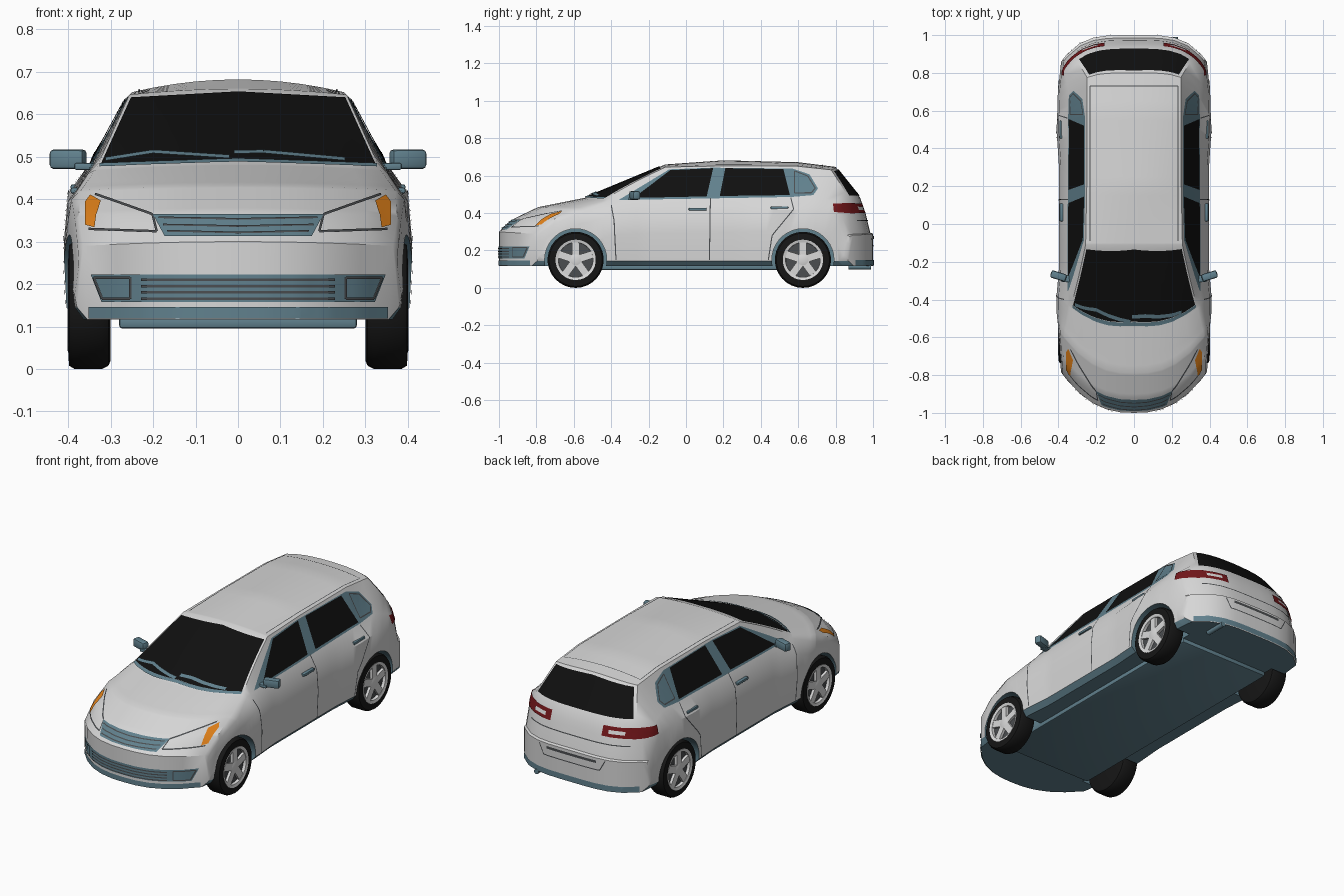
import bpy, bmesh, math
from mathutils import Vector, Matrix
from mathutils.bvhtree import BVHTree

if "Cube" in bpy.data.objects:
    bpy.data.objects.remove(bpy.data.objects["Cube"])


def material(name, *rgb):
    m = bpy.data.materials.new(name)
    m.use_nodes = True
    m.diffuse_color = (*rgb, 1)
    m.node_tree.nodes["Principled BSDF"].inputs["Base Color"].default_value = (*rgb, 1)
    return m


paint = material("light grey paint", .68, .68, .68)
trim = material("blue grey trim", .12, .22, .27)
glass = material("black glass", .005, .005, .005)
rubber = material("tyre black", .008, .008, .008)
silver = material("wheel silver", .7, .7, .7)
shadow = material("dark grey", .07, .075, .08)
amber = material("amber lamp", .75, .22, .01)
red = material("red lamp", .17, .008, .01)


def finish(bm, name, mats, loc=(0, 0, 0), mirror=False):
    me = bpy.data.meshes.new(name)
    bm.to_mesh(me)
    bm.free()
    for m in mats:
        me.materials.append(m)
    me.shade_smooth()
    me.set_sharp_from_angle(angle=math.radians(32))
    ob = bpy.data.objects.new(name, me)
    ob.location = loc
    bpy.context.scene.collection.objects.link(ob)
    if mirror:
        ob.modifiers.new("mirror", 'MIRROR').use_mirror_merge = False
    return ob


# ---- body shell: sections lofted along the length, ends bowed in plan ----
breaks = set()


def curve(*pts):
    breaks.update(p[0] for p in pts)

    def at(y):
        for (a, va), (b, vb) in zip(pts, pts[1:]):
            if y <= b:
                return va + (vb - va) * (y - a) / (b - a)
        return pts[-1][1]
    return at


top_z = curve((-1, .30), (-.92, .37), (-.79, .432), (-.54, .482), (-.11, .66), (.2, .682),
              (.6, .672), (.8, .647), (.93, .485), (.96, .40), (.985, .295), (1, .29))
top_x = curve((-1, .365), (-.92, .375), (-.79, .37), (-.54, .335), (-.11, .256), (.2, .25),
              (.8, .248), (.93, .31), (.96, .345), (1, .36))
drop = curve((-1, .01), (-.11, .014), (.2, .03), (.8, .016), (1, .008))
belt_z = curve((-1, .28), (-.92, .342), (-.79, .40), (-.54, .46), (0, .475), (.8, .487),
               (.93, .45), (.96, .37), (.985, .283), (1, .275))
belt_x = curve((-1, .377), (-.79, .392), (-.54, .353), (.5, .345), (.8, .348), (.96, .372), (1, .375))
wide = curve((-1, .385), (-.9, .40), (-.75, .41), (-.55, .41), (-.3, .397), (.3, .397),
             (.6, .41), (.85, .405), (1, .386))
FRACTIONS = [0, .2, .4, .6, .8, 1]
WHEELS = {"front": -.59, "rear": .625}
AXLE, ARCH = .15, .166


def bow(x, y):
    t = min(abs(x) / .41, 1)
    if y < -.1:
        return .25 * min(1, (-.1 - y) / .65) * t ** 2.5
    return -.18 * min(1, max(0, y - .3) / .5) * t ** 4


def section(y):
    w, floor, b = wide(y), .117, belt_z(y)
    half = [(f * (w - .03), floor) for f in FRACTIONS]
    half += [(w - .006, .145), (w, b * .62), (w - .01, b * .86), (belt_x(y), b)]
    half += [(f * top_x(y), top_z(y) - drop(y) * f * f) for f in reversed(FRACTIONS)]
    return half + [(-x, z) for x, z in half[-2:0:-1]]


bm = bmesh.new()
stations = sorted(breaks | {round(-1 + i / 20, 2) for i in range(41)})
rings = [[bm.verts.new((x, y + bow(x, y), z)) for x, z in section(y)] for y in stations]
n = len(rings[0])
for a, b in zip(rings, rings[1:]):
    for i in range(n):
        j = (i + 1) % n
        bm.faces.new((a[i], a[j], b[j], b[i]))
for ring in (rings[0], rings[-1]):
    for sign in (1, -1):
        r = [ring[(sign * i) % n] for i in range(n // 2 + 1)]
        for i in range(5):
            bm.faces.new((r[i], r[i + 1], r[14 - i], r[15 - i]))
        bm.faces.new(r[5:11])
bmesh.ops.recalc_face_normals(bm, faces=bm.faces[:])
tree = BVHTree.FromBMesh(bm)
body = finish(bm, "body_shell", [paint, trim])

# ---- wheel arches cut out of the shell ----
cutters = []
for y in WHEELS.values():
    for side in (1, -1):
        bm = bmesh.new()
        place = Matrix.Translation((side * .44, y, AXLE)) @ Matrix.Rotation(math.pi / 2, 4, 'Y')
        bmesh.ops.create_cone(bm, cap_ends=True, segments=36, radius1=ARCH, radius2=ARCH,
                              depth=.32, matrix=place)
        cutter = finish(bm, "arch_cutter", [])
        cutter.hide_render = True
        cutters.append(cutter)
        cut = body.modifiers.new("arch", 'BOOLEAN')
        cut.operation, cut.solver, cut.object = 'DIFFERENCE', 'EXACT', cutter
shell = bpy.data.meshes.new_from_object(body.evaluated_get(bpy.context.evaluated_depsgraph_get()))
body.modifiers.clear()
body.data = shell
for cutter in cutters:
    bpy.data.objects.remove(cutter)
for p in shell.polygons:
    c = p.center
    away = min(math.hypot(c.y - y, c.z - AXLE) for y in WHEELS.values())
    well = away < ARCH + .002 and (abs(p.normal.x) < .5 or abs(c.x) < .3)
    p.material_index = 1 if well or c.z < .146 else 0
shell.shade_smooth()
shell.set_sharp_from_angle(angle=math.radians(32))

# ---- thin plates laid onto the shell ----
CAST = {"side": lambda u, v: ((1, u, v), (-1, 0, 0)), "front": lambda u, v: ((u, -2, v), (0, 1, 0)),
        "rear": lambda u, v: ((u, 2, v), (0, -1, 0)), "top": lambda u, v: ((u, v, 2), (0, 0, -1))}


def plate(name, polys, view, mat, lift=.004, mirror=True):
    bm = bmesh.new()
    for poly in polys:
        bm.faces.new([bm.verts.new((u, v, 0)) for u, v in poly])
    bmesh.ops.triangulate(bm, faces=bm.faces[:])
    for axis in (0, 1):
        values = [v.co[axis] for v in bm.verts]
        for k in range(math.floor(min(values) / .02), math.ceil(max(values) / .02) + 1):
            line = Vector((0, 0, 0))
            line[axis] = k * .02 + .007
            normal = Vector((axis == 0, axis == 1, 0))
            bmesh.ops.bisect_plane(bm, geom=bm.verts[:] + bm.edges[:] + bm.faces[:],
                                   plane_co=line, plane_no=normal)
    lost = []
    for v in bm.verts:
        start, way = CAST[view](v.co.x + .0004, v.co.y + .0003)
        hit, normal, _, _ = tree.ray_cast(Vector(start), Vector(way))
        if hit:
            v.co = hit + normal * lift
        else:
            lost.append(v)
    bmesh.ops.delete(bm, geom=lost, context='VERTS')
    bm.normal_update()
    for f in bm.faces:
        if f.normal.dot(Vector(way)) > 0:
            f.normal_flip()
    return finish(bm, name, [mat], mirror=mirror)


def seam(name, path, view, mat=shadow, w=.0028, lift=.003, mirror=True):
    quads = []
    for a, b in zip(path, path[1:]):
        a, b = Vector(a), Vector(b)
        s = Vector((a.y - b.y, b.x - a.x)).normalized() * w
        quads.append([a + s, a - s, b - s, b + s])
    plate(name, quads, view, mat, lift, mirror)


def band(x0, x1, z0, z1):
    return [(x0, z0), (x1, z0), (x1, z1), (x0, z1)]


# glazing
plate("windscreen", [[(-.322, .48), (0, .492), (.322, .48), (.252, .636), (0, .65), (-.252, .636)]],
      "front", glass, mirror=False)
plate("rear_window", [[(-.29, .49), (.29, .49), (.236, .622), (0, .635), (-.236, .622)]],
      "rear", glass, mirror=False)
plate("window_frame", [[(-.36, .468), (.56, .484), (.68, .494), (.705, .53), (.66, .605),
                        (.57, .636), (.14, .641), (-.09, .632)]], "side", trim, .003)
plate("front_door_window", [[(-.28, .478), (.11, .486), (.145, .637), (-.085, .626)]], "side", glass, .006)
plate("rear_door_window", [[(.18, .488), (.555, .493), (.52, .632), (.21, .637)]], "side", glass, .006)
seam("quarter_window_edge", [(.58, .505), (.58, .622), (.65, .595), (.69, .53), (.67, .505), (.58, .505)],
     "side", lift=.006)
for name, path in {"right_wiper": [(-.31, .487), (-.2, .504), (-.02, .492)],
                   "left_wiper": [(-.01, .503), (.06, .504), (.25, .487)]}.items():
    seam(name, path, "front", trim, .004, .009, False)
seam("cowl", [(-.325, .476), (0, .487), (.325, .476)], "front", trim, .004, .006, False)

# front end
plate("grille", [[(-.2, .362), (.2, .362), (.172, .31), (-.172, .31)]], "front", trim, .004, False)
for z, half in ((.352, .185), (.335, .175), (.32, .165)):
    seam("grille_slat", [(-half, z), (0, z - .004), (half, z)], "front", shadow, .002, .007, False)
plate("lower_intake", [[(-.345, .222), (.345, .222), (.32, .158), (-.32, .158)]], "front", trim, .003, False)
for z in (.165, .18, .195, .21):
    seam("intake_slat", [(-.225, z), (.225, z)], "front", shadow, .003, .006, False)
seam("fog_lamp_edge", [(.25, .165), (.25, .215), (.335, .215), (.315, .165), (.25, .165)], "front", lift=.006)
plate("front_lip", [band(-.35, .35, .119, .146)], "front", trim, .004, False)
plate("indicator", [[(.32, .392), (.345, .406), (.357, .39), (.356, .336), (.334, .33), (.33, .36)]],
      "front", amber, .006)
seam("headlamp_edge", [(.19, .322), (.2, .362), (.335, .41)], "front")
seam("headlamp_base", [(.19, .322), (.35, .328)], "front")

# rear end
plate("tail_lamp", [band(.155, .36, .398, .45)], "rear", red, .005)
plate("tail_lamp_side", [[(.79, .405), (.9, .395), (.9, .452), (.785, .45)]], "side", red, .005)
plate("reversing_lamp", [band(.19, .27, .414, .432)], "rear", silver, .008)
seam("hatch_line", [(-.3, .36), (.3, .36)], "rear", mirror=False)
seam("bumper_recess", [(-.2, .28), (-.17, .225), (.17, .225), (.2, .28)], "rear", mirror=False)
plate("plate_recess", [band(-.15, .15, .262, .276)], "rear", shadow, .004, False)
plate("rear_lip", [band(-.35, .35, .119, .15)], "rear", trim, .004, False)

# panel gaps
seam("front_door_gap", [(-.4, .44), (-.385, .36), (-.375, .15)], "side")
seam("middle_door_gap", [(.13, .48), (.125, .15)], "side")
seam("rear_door_gap", [(.56, .48), (.575, .42), (.46, .28), (.44, .15)], "side")
seam("roof_gap", [(.232, -.09), (.232, .73), (0, .73)], "top", w=.002)


# ---- solid fittings ----
def box(name, centre, size, mat, bevel=.006, mirror=True, turn=0):
    bm = bmesh.new()
    bmesh.ops.create_cube(bm, size=1, matrix=Matrix.Translation(centre) @ Matrix.Rotation(turn, 4, 'Z')
                          @ Matrix.Diagonal((*size, 1)))
    if bevel:
        bmesh.ops.bevel(bm, geom=bm.edges[:], offset=bevel, segments=2, affect='EDGES', profile=.5)
    return finish(bm, name, [mat], mirror=mirror)


box("mirror_housing", (.4, -.275, .494), (.085, .04, .046), trim, .01, turn=.3)
box("mirror_arm", (.355, -.29, .477), (.06, .035, .016), trim, .004)
box("front_handle", (.383, .062, .42), (.022, .095, .014), trim, .004)
box("rear_handle", (.383, .5, .428), (.022, .095, .014), trim, .004)
box("underbody", (0, .01, .11), (.56, 1.45, .03), trim, .008, False)


# ---- wheels ----
def lathe(name, profile, mat, y, steps=30):
    bm = bmesh.new()
    vs = [bm.verts.new((x, 0, r)) for r, x in profile]
    es = [bm.edges.new(pair) for pair in zip(vs, vs[1:])]
    bmesh.ops.spin(bm, geom=vs + es, cent=(0, 0, 0), axis=(1, 0, 0), angle=math.tau, steps=steps)
    bmesh.ops.remove_doubles(bm, verts=bm.verts[:], dist=.0001)
    bmesh.ops.recalc_face_normals(bm, faces=bm.faces[:])
    return finish(bm, name, [mat], (0, y, AXLE), True)


for end, y in WHEELS.items():
    lathe(end + "_tyre", [(0, .305), (.13, .3), (.142, .305), (.15, .32), (.15, .385), (.142, .398),
                          (.107, .4), (.107, .378), (0, .378)], rubber, y)
    lathe(end + "_wheel_disc", [(0, .36), (.104, .36), (.104, .382), (0, .382)], shadow, y)
    lathe(end + "_rim", [(.092, .38), (.093, .398), (.108, .402), (.108, .38), (.092, .38)], silver, y)
    lathe(end + "_hub", [(0, .38), (.036, .38), (.036, .394), (.02, .399), (0, .399)], silver, y, 20)
    bm = bmesh.new()
    for k in range(5):
        spoke = Matrix.Rotation(k * math.tau / 5, 4, 'X') @ Matrix.Translation((.389, 0, .06))
        bmesh.ops.create_cube(bm, size=1, matrix=spoke @ Matrix.Diagonal((.014, .04, .075, 1)))
    finish(bm, end + "_spokes", [silver], (0, y, AXLE), True)

# exhaust pipe
bm = bmesh.new()
bmesh.ops.create_cone(bm, cap_ends=True, segments=14, radius1=.014, radius2=.014, depth=.12,
                      matrix=Matrix.Translation((.22, .93, .112)) @ Matrix.Rotation(math.pi / 2, 4, 'X'))
finish(bm, "exhaust_pipe", [trim])
